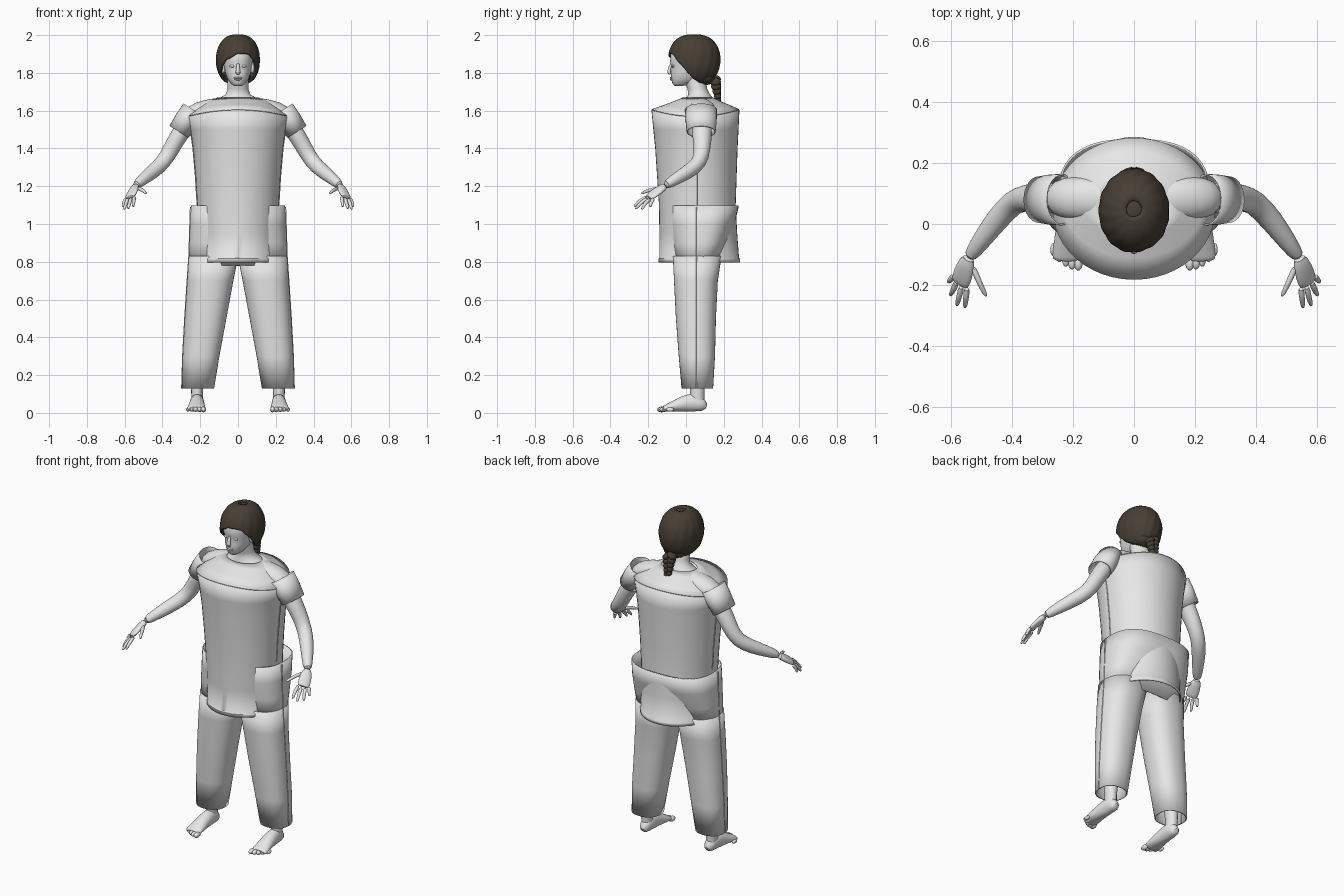
import bpy, bmesh, math
from mathutils import Vector

if "Cube" in bpy.data.objects:
    bpy.data.objects.remove(bpy.data.objects["Cube"])


def material(name, rgb):
    m = bpy.data.materials.new(name)
    m.use_nodes = True
    m.diffuse_color = (*rgb, 1)
    m.node_tree.nodes["Principled BSDF"].inputs["Base Color"].default_value = (*rgb, 1)
    return m


GREY = material("plain grey", (0.8, 0.8, 0.8))
BROWN = material("dark brown", (0.065, 0.05, 0.035))


def loft(name, rings, mat=GREY, caps=False, thick=0, subdiv=0, angle=50):
    """Skin a list of point rings into one smooth object."""
    bm = bmesh.new()
    rows = [[bm.verts.new(p) for p in r] for r in rings]
    for a, b in zip(rows, rows[1:]):
        n = len(a)
        for i in range(n):
            bm.faces.new((a[i], a[(i + 1) % n], b[(i + 1) % n], b[i]))
    if caps:
        bm.faces.new(rows[0])
        bm.faces.new(rows[-1])
    bmesh.ops.recalc_face_normals(bm, faces=bm.faces)
    for f in bm.faces:
        f.smooth = True
    for e in bm.edges:
        e.smooth = e.calc_face_angle(0) < math.radians(angle)
    me = bpy.data.meshes.new(name)
    bm.to_mesh(me)
    bm.free()
    me.materials.append(mat)
    ob = bpy.data.objects.new(name, me)
    bpy.context.collection.objects.link(ob)
    if thick:
        mod = ob.modifiers.new("cloth", "SOLIDIFY")
        mod.thickness, mod.offset = thick, 0
    if subdiv:
        ob.modifiers.new("smooth", "SUBSURF").levels = subdiv
        ob.modifiers["smooth"].render_levels = subdiv
    return ob


def section(z, x0, x1, y0, y1, n=48, p=2, sag=0):
    """Level super-ellipse section; sag lowers its left and right ends."""
    pts = []
    for i in range(n):
        a = math.tau * i / n
        c, s = math.cos(a), math.sin(a)
        u = math.copysign(abs(c) ** (2 / p), c)
        v = math.copysign(abs(s) ** (2 / p), s)
        pts.append(((x0 + x1) / 2 + u * (x1 - x0) / 2,
                    (y0 + y1) / 2 + v * (y1 - y0) / 2, z - sag * u * u))
    return pts


def body_loft(name, rows, p=2, **kw):
    """Rows of height, half width, front, back and optional sag."""
    return loft(name, [section(r[0], -r[1], r[1], r[2], r[3], p=p,
                               sag=r[4] if len(r) > 4 else 0) for r in rows], **kw)


def tube(name, pts, radii, side=1, ref=(0, 1, 0), n=16, **kw):
    """Elliptical tube; each radius pair is along ref and across it."""
    pts = [Vector((p[0] * side, p[1], p[2])) for p in pts]
    ref = Vector((ref[0] * side, ref[1], ref[2]))
    rings = []
    for i, p in enumerate(pts):
        t = (pts[min(i + 1, len(pts) - 1)] - pts[max(i - 1, 0)]).normalized()
        u = (ref - t * ref.dot(t)).normalized()
        v = t.cross(u)
        ru, rv = radii[i] if isinstance(radii[i], tuple) else (radii[i], radii[i])
        rings.append([p + u * ru * math.cos(math.tau * k / n) + v * rv * math.sin(math.tau * k / n)
                      for k in range(n)])
    return loft(name, rings, **kw)


def blob(name, centre, size, mat=GREY, tilt=0):
    """Smooth ellipsoid."""
    bpy.ops.mesh.primitive_uv_sphere_add(segments=20, ring_count=12, location=centre)
    ob = bpy.context.object
    ob.name, ob.scale = name, size
    ob.rotation_euler.y = tilt
    ob.data.materials.append(mat)
    bpy.ops.object.shade_smooth()


# Tunic shell, hem and slanted yoke
body_loft("tunic", [(0.797, .205, -.143, .283), (.815, .206, -.144, .283), (.82, .202, -.138, .278),
                    (.95, .207, -.138, .268), (1.1, .213, -.14, .26), (1.25, .222, -.15, .265),
                    (1.4, .235, -.16, .27), (1.5, .249, -.17, .275), (1.603, .265, -.18, .28, .035)],
          thick=.006)
body_loft("yoke", [(1.605, .266, -.181, .281, .035), (1.63, .225, -.11, .225, .03),
                   (1.655, .16, -.045, .165, .01), (1.668, .105, -.015, .14)], thick=.005)

# Trousers: hip section and two legs
body_loft("trouser_hips", [(.78, .257, -.06, .175), (.9, .256, -.08, .22), (1.0, .252, -.09, .255),
                           (1.097, .246, -.095, .276)], p=2.6, thick=.007)
LEG = [(.13, .13, .295, -.02, .14), (.3, .102, .29, -.035, .15), (.5, .065, .279, -.05, .155),
       (.7, .028, .266, -.06, .165), (.83, .002, .257, -.066, .185)]
for side, word in ((1, "left"), (-1, "right")):
    loft(word + "_trouser_leg", [section(z, a * side, b * side, f, k, p=2.3) for z, a, b, f, k in LEG],
         thick=.007)
    tube(word + "_trouser_seam", [(b, .056, z) for z, a, b, f, k in LEG] + [(.249, .056, 1.09)],
         [(.003, .007)] * 6, side, n=6, caps=True)
    tube(word + "_tunic_seam", [(.214, .058, 1.1), (.223, .058, 1.25), (.236, .056, 1.4), (.25, .054, 1.5)],
         [(.003, .006)] * 4, side, n=6, caps=True)

    # Shoulder, sleeve and arm
    tube(word + "_shoulder", [(.03, .075, 1.63), (.1, .08, 1.625), (.17, .085, 1.61), (.23, .085, 1.585),
                              (.27, .085, 1.54)],
         [(.05, .04), (.065, .045), (.072, .05), (.07, .055), (.05, .05)], side, caps=True, subdiv=1)
    tube(word + "_sleeve", [(.238, .08, 1.605), (.275, .08, 1.548), (.312, .08, 1.488)],
         [(.082, .058), (.08, .06), (.074, .057)], side, n=28, thick=.005)
    tube(word + "_arm", [(.24, .085, 1.57), (.31, .085, 1.475), (.355, .086, 1.395), (.395, .075, 1.325),
                         (.45, .015, 1.278), (.505, -.06, 1.235), (.545, -.115, 1.2)],
         [.052, (.055, .047), .044, .041, .04, .031, .023], side, caps=True, subdiv=1)

    # Hand with flat palm and five fingers
    across = (.045, .04, -.012)
    tube(word + "_palm", [(.54, -.105, 1.205), (.555, -.145, 1.178), (.568, -.185, 1.15), (.573, -.2, 1.138)],
         [(.022, .019), (.034, .017), (.036, .014), (.03, .009)], side, ref=across, caps=True, subdiv=1)
    fingers = {"index": ((.548, -.205, 1.146), (.555, -.275, 1.092)),
               "middle": ((.565, -.2, 1.138), (.582, -.268, 1.08)),
               "ring": ((.582, -.188, 1.135), (.603, -.235, 1.077)),
               "little": ((.594, -.17, 1.136), (.61, -.19, 1.09)),
               "thumb": ((.532, -.135, 1.19), (.485, -.238, 1.162))}
    for finger, (a, b) in fingers.items():
        a, b = Vector(a), Vector(b)
        mid = a.lerp(b, .55) + Vector((0, -.004, .006))
        tube(f"{word}_{finger}_finger", [a, mid, a.lerp(b, .9), b], [.012, .0095, .008, .004], side,
             ref=across, n=10, caps=True, subdiv=1)

    # Shin, foot and toes
    tube(word + "_shin", [(.216, .06, .05), (.217, .06, .12), (.212, .06, .25), (.2, .055, .5)],
         [(.036, .03), (.038, .031), (.05, .045), (.055, .05)], side, caps=True)
    foot = [(.106, .016, .035), (.085, .034, .075), (.04, .036, .105), (-.02, .04, .082),
            (-.07, .046, .055), (-.11, .049, .036), (-.122, .044, .028)]
    tube(word + "_foot", [(.214 + .03 * (.1 - y), y, h / 2 + .006) for y, w, h in foot],
         [(h / 2, w) for y, w, h in foot], side, ref=(0, 0, 1), n=20, caps=True, subdiv=1)
    for i in range(5):
        blob(f"{word}_toe_{i + 1}", (side * (.183 + .0205 * i), -.128 + .0055 * i * i / 2, .018),
             (.0145 - .0012 * i, .025 - .001 * i, .015 - .001 * i))

    # Eyes and ears
    blob(word + "_eye", (side * .031, -.069, 1.836), (.015, .008, .007))
    blob(word + "_ear", (side * .077, .02, 1.825), (.01, .02, .032))

# Neck, head and face
body_loft("neck", [(1.64, .15, 0, .15), (1.665, .1, .0, .145), (1.685, .066, .012, .128),
                   (1.715, .055, .008, .112), (1.78, .054, -.015, .1)], caps=True)
body_loft("head", [(1.73, .018, -.06, -.02), (1.742, .038, -.072, .03), (1.77, .056, -.078, .08),
                   (1.8, .067, -.079, .1), (1.832, .072, -.075, .11), (1.858, .076, -.085, .115),
                   (1.91, .076, -.08, .115), (1.96, .05, -.05, .09)], caps=True, p=2.2)
tube("nose", [(0, -.078, 1.853), (0, -.086, 1.825), (0, -.092, 1.803), (0, -.083, 1.791)],
     [(.006, .008), (.008, .009), (.01, .014), (.006, .011)], caps=True, subdiv=1)
for name, z, w in (("upper_lip", 1.774, .023), ("lower_lip", 1.765, .02)):
    blob(name, (0, -.075, z), (w, .011, .005))

# Hair cap with a side-swept fringe; the lower edge depends on direction
EDGE = [(0, 1.905), (35, 1.885), (60, 1.83), (85, 1.775), (110, 1.755), (180, 1.745)]


def edge_height(deg):
    for (a, za), (b, zb) in zip(EDGE, EDGE[1:]):
        if deg <= b:
            return za + (zb - za) * (deg - a) / (b - a)


hair_rings = []
for j in range(1, 19):
    ring = []
    for i in range(90):
        a = math.tau * i / 90 - math.pi
        z = edge_height(abs(math.degrees(a)))
        z += .03 * math.sin(a) * max(0, math.cos(a))
        phi = math.acos((z - 1.87) / .13) * j / 18
        r = math.sin(phi) ** .75 * (1 + .012 * math.cos(15 * a + 3 * phi))
        ring.append((.11 * r * math.sin(a), .043 - .133 * r * math.cos(a), 1.868 + .13 * math.cos(phi)))
    hair_rings.append(ring)
hair = loft("hair", hair_rings, BROWN, thick=.012)
blob("hair_crown", (0, .043, 1.975), (.045, .055, .023), BROWN)
blob("hair_nape", (0, .1, 1.775), (.07, .055, .04), BROWN)

# Plaited tail: pairs of crossing strands that shrink downwards
for i in range(5):
    for side in (-1, 1):
        k = 1 - .12 * i
        blob(f"plait_strand_{i + 1}_{'left' if side > 0 else 'right'}",
             (side * .017 * k, .155 + .004 * i, 1.76 - .026 * i - .006 * side),
             (.027 * k, .03 * k, .019), BROWN, side * .6)
